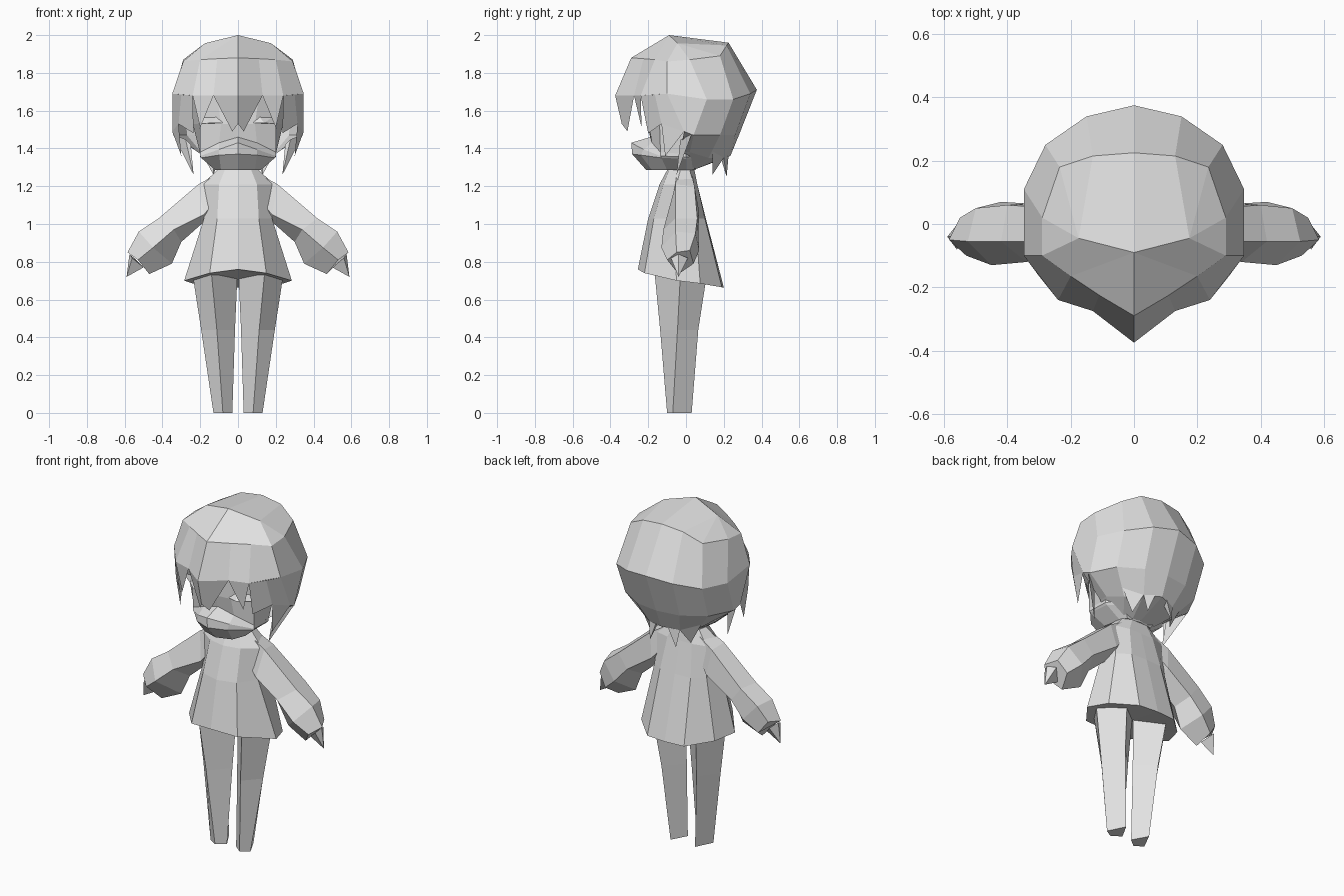
import bpy
import bmesh
from mathutils import Vector

grey = bpy.data.materials.new("plain grey")
grey.diffuse_color = (0.76, 0.76, 0.76, 1)


def finish(name, bm, centre=None):
    """Mirror the right half across x = 0, weld, orient and link."""
    bmesh.ops.mirror(bm, geom=bm.verts[:] + bm.edges[:] + bm.faces[:],
                     axis='X', merge_dist=-1)
    bmesh.ops.remove_doubles(bm, verts=bm.verts, dist=0.0005)
    bmesh.ops.recalc_face_normals(bm, faces=bm.faces)
    if centre:  # open shells: point faces away from a centre
        for f in bm.faces:
            f.normal_update()
            if f.normal.dot(f.calc_center_median() - Vector(centre)) < 0:
                f.normal_flip()
    me = bpy.data.meshes.new(name)
    bm.to_mesh(me)
    bm.free()
    me.materials.append(grey)
    ob = bpy.data.objects.new(name, me)
    bpy.context.collection.objects.link(ob)
    return ob


def face(bm, *pts):
    bm.faces.new([bm.verts.new(p) for p in pts])


def strips(bm, rings, closed=False):
    """Quads between successive rings of points."""
    for a, b in zip(rings, rings[1:]):
        n = len(a)
        for i in range(n if closed else n - 1):
            j = (i + 1) % n
            face(bm, a[i], a[j], b[j], b[i])


def half_loft(name, rings):
    """Closed body whose rings run from front middle to back middle."""
    bm = bmesh.new()
    strips(bm, rings)
    for r in (rings[0], rings[-1]):
        for i in range(1, len(r) - 1):
            face(bm, r[0], r[i], r[i + 1])
    return finish(name, bm)


def limb(name, rings):
    """Closed tube on the right, copied to the left."""
    bm = bmesh.new()
    strips(bm, rings, closed=True)
    face(bm, *rings[0])
    face(bm, *rings[-1])
    return finish(name, bm)


def hull(name, pts):
    bm = bmesh.new()
    bmesh.ops.convex_hull(bm, input=[bm.verts.new(p) for p in pts])
    return finish(name, bm)


def level(z, *xy):
    return [(x, y, z) for x, y in xy]


# Four-sided legs: outer, front, inner and back corners
limb("legs", [
    level(0.0, (.13, -.07), (.08, -.10), (.03, -.06), (.08, .03)),
    level(0.44, (.195, -.045), (.112, -.137), (.016, -.03), (.115, .065)),
    level(0.73, (.24, -.03), (.14, -.165), (.003, -.01), (.14, .11)),
])

# Flared shirt
half_loft("shirt", [
    level(1.285, (0, -.10), (.07, -.09), (.11, -.03), (.10, .02), (.05, .045), (0, .045)),
    level(1.21, (0, -.14), (.10, -.12), (.19, -.05), (.16, .04), (.08, .06), (0, .06)),
    level(1.03, (0, -.20), (.11, -.17), (.18, -.07), (.17, .05), (.10, .10), (0, .105)),
    [(0, -.255, .76), (.15, -.22, .74), (.285, -.05, .70), (.24, .075, .685), (.12, .19, .665), (0, .20, .665)],
])

# Sleeved arms blending into the shoulders, with pointed hands
limb("arms", [
    [(.09, .03, 1.265), (.10, -.05, 1.27), (.09, -.08, 1.16), (.10, -.05, 1.05), (.10, .04, 1.15)],
    [(.20, .045, 1.20), (.21, -.055, 1.21), (.18, -.09, 1.05), (.17, -.03, 1.02), (.18, .07, 1.06)],
    [(.40, .06, 1.03), (.42, -.055, 1.03), (.34, -.12, .97), (.30, -.02, .905), (.34, .065, .95)],
    [(.50, .05, .95), (.525, -.055, .96), (.45, -.13, .875), (.35, -.03, .79), (.42, .07, .86)],
    [(.55, .02, .86), (.585, -.05, .85), (.53, -.10, .81), (.47, -.04, .735), (.50, .04, .79)],
])
hull("fingers", [(.56, -.08, .82), (.50, -.04, .77), (.55, .01, .82),
                 (.575, -.04, .84), (.59, -.04, .72)])

# Face with a protruding mouth
half_loft("face", [
    level(1.74, (0, -.20), (.12, -.19), (.22, -.13), (.26, 0), (.20, .15), (0, .20)),
    level(1.53, (0, -.205), (.09, -.195), (.20, -.14), (.24, 0), (.18, .13), (0, .17)),
    [(0, -.19, 1.46), (.10, -.18, 1.43), (.20, -.135, 1.38), (.20, 0, 1.37), (.13, .08, 1.37), (0, .10, 1.37)],
    [(0, -.29, 1.43), (.10, -.225, 1.395), (.20, -.135, 1.36), (.20, 0, 1.355), (.13, .08, 1.36), (0, .10, 1.36)],
    [(0, -.285, 1.37), (.10, -.24, 1.365), (.195, -.13, 1.35), (.19, 0, 1.345), (.12, .07, 1.34), (0, .09, 1.34)],
    level(1.285, (0, -.21), (.09, -.18), (.12, -.10), (.10, 0), (.08, .04), (0, .05)),
])
hull("eyelids", [(.08, -.20, 1.535), (.14, -.215, 1.535), (.21, -.15, 1.53),
                 (.11, -.18, 1.57), (.18, -.15, 1.565)])

# Hair shell: rings from front middle to back middle
crown = [(0, -.29, 1.88), (.11, -.225, 1.875), (.20, -.165, 1.87), (.29, -.10, 1.86),
         (.29, .02, 1.87), (.235, .18, 1.89), (.13, .215, 1.945), (0, .225, 1.96)]
brow = [(0, -.375, 1.68), (.13, -.275, 1.68), (.24, -.24, 1.68), (.348, -.10, 1.69),
        (.348, .11, 1.66), (.28, .25, 1.66), (.15, .34, 1.69), (0, .375, 1.71)]
nape = [(.348, -.01, 1.49), (.34, .04, 1.47), (.27, .18, 1.47), (.14, .26, 1.47), (0, .28, 1.47)]
edge = [(.21, -.03, 1.38), (.21, .02, 1.38), (.17, .12, 1.35), (.10, .20, 1.35), (0, .235, 1.36)]
under = [(.10, -.10, 1.30), (.10, -.05, 1.29), (.09, .02, 1.29), (.05, .05, 1.29), (0, .05, 1.29)]
peak, side = (0, -.09, 2.0), (.175, -.045, 1.957)

bm = bmesh.new()
face(bm, peak, crown[0], crown[1], crown[2])
face(bm, peak, crown[2], crown[3], side)
for i in (3, 4, 5):
    face(bm, side, crown[i], crown[i + 1])
face(bm, peak, side, crown[6], crown[7])
strips(bm, [crown, brow])
strips(bm, [brow[3:], nape, edge, under])
finish("hair", bm, (0, 0, 1.55))

# Fringe and side locks hanging from the brow ring
bm = bmesh.new()
temple, cheek = (.30, -.165, 1.685), (.315, -.13, 1.53)
face(bm, brow[0], brow[1], (.03, -.31, 1.49), (0, -.34, 1.53))
face(bm, brow[1], brow[2], (.20, -.235, 1.51))
face(bm, brow[2], temple, cheek, (.235, -.20, 1.48))
face(bm, temple, brow[3], nape[0], cheek)
face(bm, cheek, nape[0], (.30, -.11, 1.36))
finish("fringe", bm, (0, 0, 1.6))

# Pointed lock ends round the neck
for name, a, b, tip in (("ear_locks", (.345, .03, 1.475), (.25, -.03, 1.42), (.235, -.05, 1.26)),
                        ("neck_locks", (.205, .14, 1.40), edge[3], (.13, .14, 1.26)),
                        ("back_locks", edge[3], (.04, .225, 1.36), (.085, .215, 1.25))):
    mid = (Vector(a) + Vector(b)) / 2 + Vector((-.02, -.03, 0))
    hull(name, [a, b, tip, mid])
